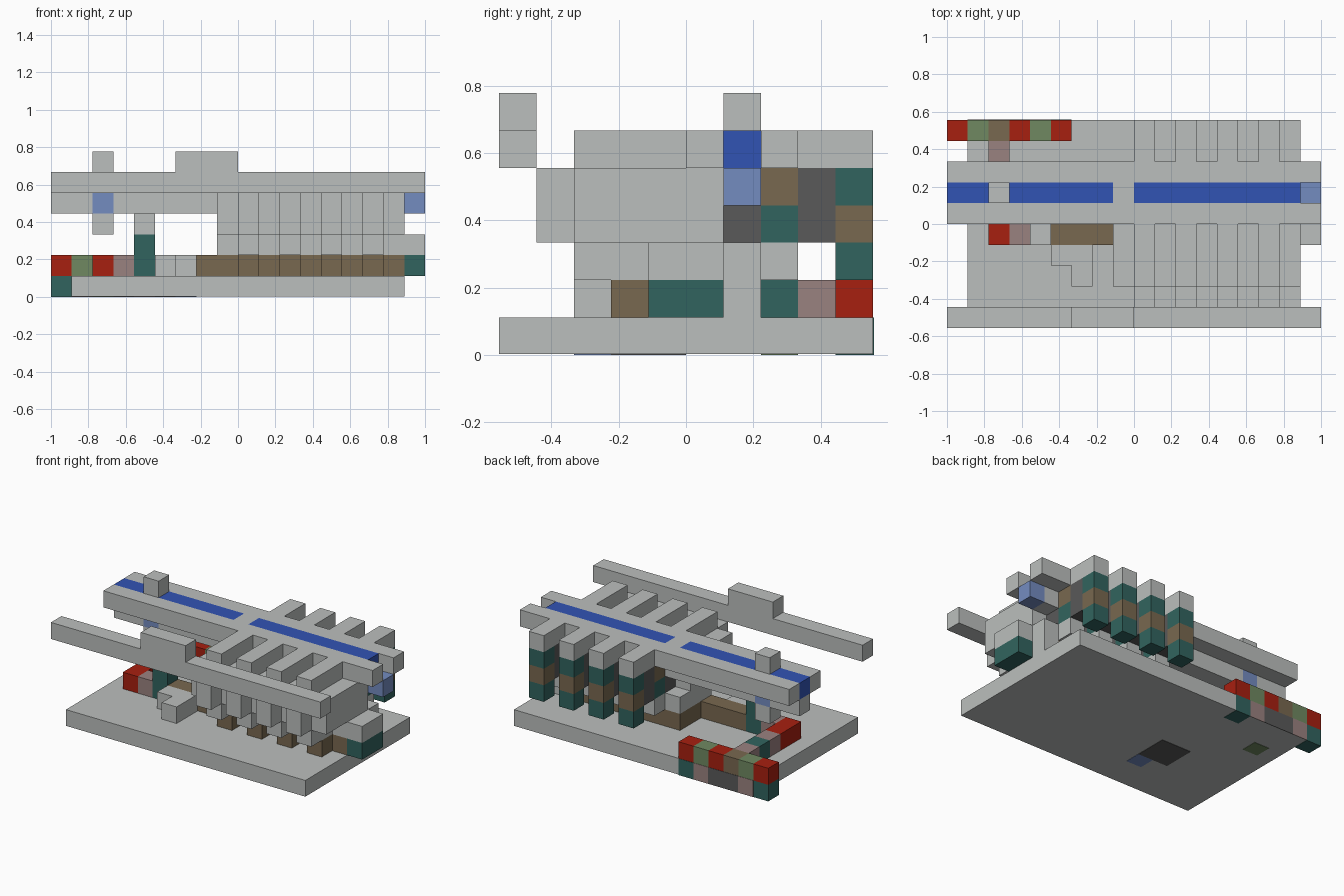
import bpy
import bmesh
from mathutils import Vector

old = bpy.data.objects.get("Cube")
if old:
    bpy.data.objects.remove(old, do_unlink=True)

U = 1 / 9                       # one grid cell
ORIGIN = Vector((-9, -5, 0))    # grid corner, in cells


def material(name, rgb):
    mat = bpy.data.materials.new(name)
    mat.use_nodes = True
    mat.diffuse_color = (*rgb, 1)
    mat.node_tree.nodes["Principled BSDF"].inputs["Base Color"].default_value = (*rgb, 1)
    return mat


GREY = material("pale grey", (0.50, 0.52, 0.51))
DARK = material("dark grey", (0.10, 0.10, 0.10))
RED = material("red", (0.39, 0.014, 0.005))
BLUE = material("blue", (0.031, 0.087, 0.456))
SKY = material("light blue", (0.175, 0.262, 0.527))
BROWN = material("brown", (0.19, 0.14, 0.08))
TEAL = material("teal", (0.031, 0.127, 0.114))
GREEN = material("green", (0.162, 0.25, 0.12))
PINK = material("dusty pink", (0.323, 0.223, 0.216))


def box(name, mat, lo, hi):
    """Box between two grid corners, measured in cells."""
    lo, hi = Vector(lo), Vector(hi)
    bm = bmesh.new()
    bmesh.ops.create_cube(bm, size=1)
    mid = (lo + hi) / 2 + ORIGIN
    for v in bm.verts:
        v.co = (mid + v.co * (hi - lo)) * U
    mesh = bpy.data.meshes.new(name)
    bm.to_mesh(mesh)
    bm.free()
    mesh.materials.append(mat)
    ob = bpy.data.objects.new(name, mesh)
    bpy.context.collection.objects.link(ob)
    return ob


def cell(name, mat, i, j, k):
    return box(name, mat, (i, j, k), (i + 1, j + 1, k + 1))


T = 0.02   # plate thickness in cells

# Base slab and the coloured tiles on its underside
box("base_slab", GREY, (1, 0, T), (17, 10, 1))
box("underside_tile_dark", DARK, (5, 3, 0), (7, 5, T))
for name, mat, i, j in (("blue", SKY, 6, 2), ("green", GREEN, 2, 7), ("teal", TEAL, 5, 9)):
    box("underside_tile_" + name, mat, (i, j, 0), (i + 1, j + 1, T))

# Coloured row along the back edge, with panels on the slab below it
for i, mat in enumerate((RED, GREEN, BROWN, RED, GREEN, RED)):
    cell("back_row_block", mat, i, 9, 1)
cell("back_row_foot", TEAL, 0, 9, 0)
for i, mat in enumerate((PINK, DARK, DARK, PINK, TEAL), start=1):
    box("back_row_panel", mat, (i, 10, 0), (i + 1, 10 + T, 1))

# Coloured path running forward, then sideways to the core
for j, mat in zip(range(8, 3, -1), (PINK, TEAL, PINK, RED, RED)):
    cell("path_block", mat, 2, j, 1)
cell("path_corner_block", PINK, 3, 4, 1)
box("path_post", TEAL, (4, 4, 1), (5, 5, 3))
cell("path_post_cap", GREY, 4, 4, 3)
box("path_end", BROWN, (5, 4, 1), (8, 5, 2))
box("front_step_arm", GREY, (5, 3, 1), (6, 4, 2))
box("front_step", GREY, (6, 2, 1), (7, 4, 2))

# Central core
box("core_foot", BROWN, (8, 4, 1), (17, 6, 2))
box("core_foot_back", BROWN, (8, 6, 1), (16, 7, 2))
cell("core_foot_corner", GREY, 16, 6, 1)
box("core_waist", GREY, (8, 4, 2), (17, 7, 3))
box("core_body", GREY, (8, 2, 3), (17, 6, 5))
box("core_end_foot", TEAL, (17, 4, 1), (18, 6, 2))
box("core_end_block", GREY, (17, 4, 2), (18, 6, 3))

# Long top beam: side rails, stripe and lower keel
box("beam_front_rail", GREY, (0, 5, 5), (18, 6, 6))
box("beam_back_rail", GREY, (0, 7, 5), (18, 8, 6))
for mat, a, b in ((BLUE, 0, 2), (GREY, 2, 3), (BLUE, 3, 8), (GREY, 8, 9), (BLUE, 9, 17)):
    box("beam_stripe", mat, (a, 6, 5), (b, 7, 6))
for mat, a, b in ((GREY, 0, 2), (SKY, 2, 3), (GREY, 3, 17), (SKY, 17, 18)):
    box("beam_keel", mat, (a, 6, 4), (b, 7, 5))
cell("beam_knob", GREY, 2, 6, 6)
cell("beam_hanging_block", GREY, 2, 6, 3)

# Four ribs: front teeth, feet and back columns
for i in range(9, 17, 2):
    box("front_tooth", GREY, (i, 2, 5), (i + 1, 5, 6))
    box("front_tooth_drop", GREY, (i, 1, 3), (i + 1, 2, 5))
    box("front_rib", GREY, (i, 2, 2), (i + 1, 4, 3))
    cell("front_rib_foot", BROWN, i, 3, 1)
    box("back_tooth", GREY, (i, 8, 5), (i + 1, 10, 6))
    for k, mat in zip((2, 3, 4), (TEAL, BROWN, TEAL)):
        cell("back_column", mat, i, 9, k)
    box("back_column_web", DARK, (i, 8, 3), (i + 1, 9, 5))
    for k, mat in zip((2, 3, 4), (GREY, TEAL, BROWN)):
        cell("inner_column", mat, i, 7, k)
    cell("inner_column_web", DARK, i, 6, 3)

# Separate raised bar at the front
box("front_bar", GREY, (0, 0, 5), (18, 1, 6))
box("front_bar_hump", GREY, (6, 0, 6), (9, 1, 7))
